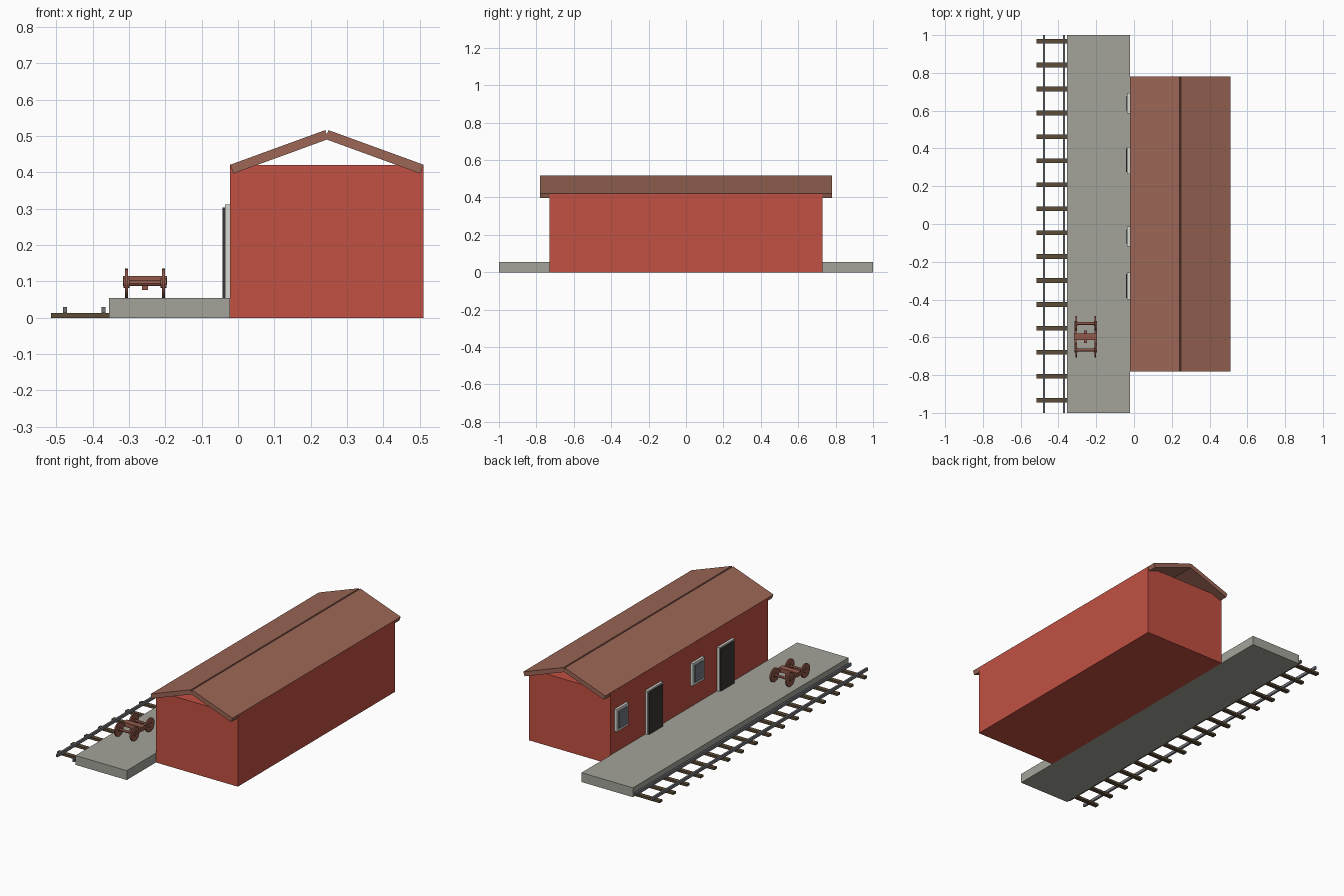
import bpy, math
from mathutils import Matrix

if "Cube" in bpy.data.objects:
    bpy.data.objects.remove(bpy.data.objects["Cube"])


def material(name, r, g, b):
    m = bpy.data.materials.new(name)
    lin = [((c / 255 + 0.055) / 1.055) ** 2.4 for c in (r, g, b)]
    m.diffuse_color = (*lin, 1)
    m.use_nodes = True
    m.node_tree.nodes["Principled BSDF"].inputs["Base Color"].default_value = m.diffuse_color
    return m


RED = material("red wall", 194, 80, 66)
ROOF = material("brown roof", 156, 102, 86)
STONE = material("platform grey", 163, 164, 154)
WOOD = material("sleeper wood", 92, 76, 54)
STEEL = material("rail steel", 116, 117, 122)
FRAME = material("frame light grey", 216, 216, 212)
DOOR = material("door dark", 58, 55, 53)
GLASS = material("window glass", 112, 121, 130)
RUST = material("rust iron", 146, 88, 73)


def mesh_object(name, verts, faces, mat):
    me = bpy.data.meshes.new(name)
    me.from_pydata(verts, [], faces)
    me.materials.append(mat)
    ob = bpy.data.objects.new(name, me)
    bpy.context.collection.objects.link(ob)
    return ob


def box(name, x, y, z, mat):
    """Box from (min, max) ranges on each axis."""
    verts = [(a, b, c) for a in x for b in y for c in z]
    faces = [(0, 1, 3, 2), (4, 6, 7, 5), (0, 4, 5, 1),
             (2, 3, 7, 6), (0, 2, 6, 4), (1, 5, 7, 3)]
    return mesh_object(name, verts, faces, mat)


def rod_x(name, x0, x1, y, z, radius, mat, n=20):
    """Cylinder lying along x."""
    bpy.ops.mesh.primitive_cylinder_add(vertices=n, radius=radius, depth=x1 - x0)
    ob = bpy.context.object
    ob.name = name
    ob.data.transform(Matrix.Translation(((x0 + x1) / 2, y, z))
                      @ Matrix.Rotation(math.pi / 2, 4, 'Y'))
    ob.data.materials.append(mat)
    bpy.ops.object.shade_smooth_by_angle()
    return ob


# Station building and platform
box("building_walls", (-0.022, 0.51), (-0.73, 0.73), (0, 0.42), RED)
box("platform", (-0.355, -0.022), (-1, 1), (0, 0.055), STONE)

# Roof: two tilted slabs leaving a narrow groove at the ridge
RIDGE_X, RIDGE_Z, SLOPE = 0.2445, 0.504, math.radians(20)
LENGTH, THICK = 0.2785, 0.026
for side, label in ((-1, "left"), (1, "right")):
    slab = box("roof_slab_" + label, sorted((0, side * LENGTH)),
               (-0.78, 0.78), (-THICK / 2, THICK / 2), ROOF)
    slab.data.transform(Matrix.Translation((RIDGE_X, 0, RIDGE_Z))
                        @ Matrix.Rotation(side * SLOPE, 4, 'Y'))

# Doors and windows on the platform wall: frame plus raised panel
openings = [("window", 0.585, 0.693, 0.18, GLASS),
            ("door", 0.265, 0.408, 0.055, DOOR),
            ("window", -0.12, -0.012, 0.18, GLASS),
            ("door", -0.40, -0.257, 0.055, DOOR)]
for kind, y0, y1, z0, mat in openings:
    edge = 0.016 if kind == "window" else 0.009
    sill = edge if kind == "window" else 0
    box(kind + "_frame", (-0.036, -0.02), (y0, y1), (z0, 0.312), FRAME)
    box(kind + "_panel", (-0.042, -0.036), (y0 + edge, y1 - edge),
        (z0 + sill, 0.312 - edge), mat)

# Railway track
for i in range(16):
    y = 0.968 - i * 0.1267
    box("sleeper", (-0.515, -0.35), (y - 0.0125, y + 0.0125), (0, 0.013), WOOD)
for x in (-0.4765, -0.37):
    box("rail", (x - 0.0055, x + 0.0055), (-1, 1), (0.013, 0.03), STEEL)

# Spare wheel truck standing on the platform
CX, CY, CZ = -0.256, -0.597, 0.095
for dy in (-0.07, 0.07):
    y = CY + dy
    rod_x("axle", CX - 0.06, CX + 0.06, y, CZ, 0.007, RUST, 12)
    for s in (-1, 1):
        x = CX + s * 0.051
        rod_x("wheel", x - 0.004, x + 0.004, y, CZ, 0.04, RUST, 24)
        rod_x("wheel_hub", x - 0.008, x + 0.008, y, CZ, 0.013, RUST, 12)
for s in (-1, 1):
    x = CX + s * 0.054
    box("side_frame", (x - 0.006, x + 0.006), (CY - 0.075, CY + 0.075),
        (0.092, 0.107), RUST)
box("bolster", (CX - 0.061, CX + 0.061), (CY - 0.018, CY + 0.018),
    (0.09, 0.115), RUST)
box("centre_beam", (CX - 0.008, CX + 0.008), (CY - 0.034, CY + 0.034),
    (0.076, 0.092), RUST)
